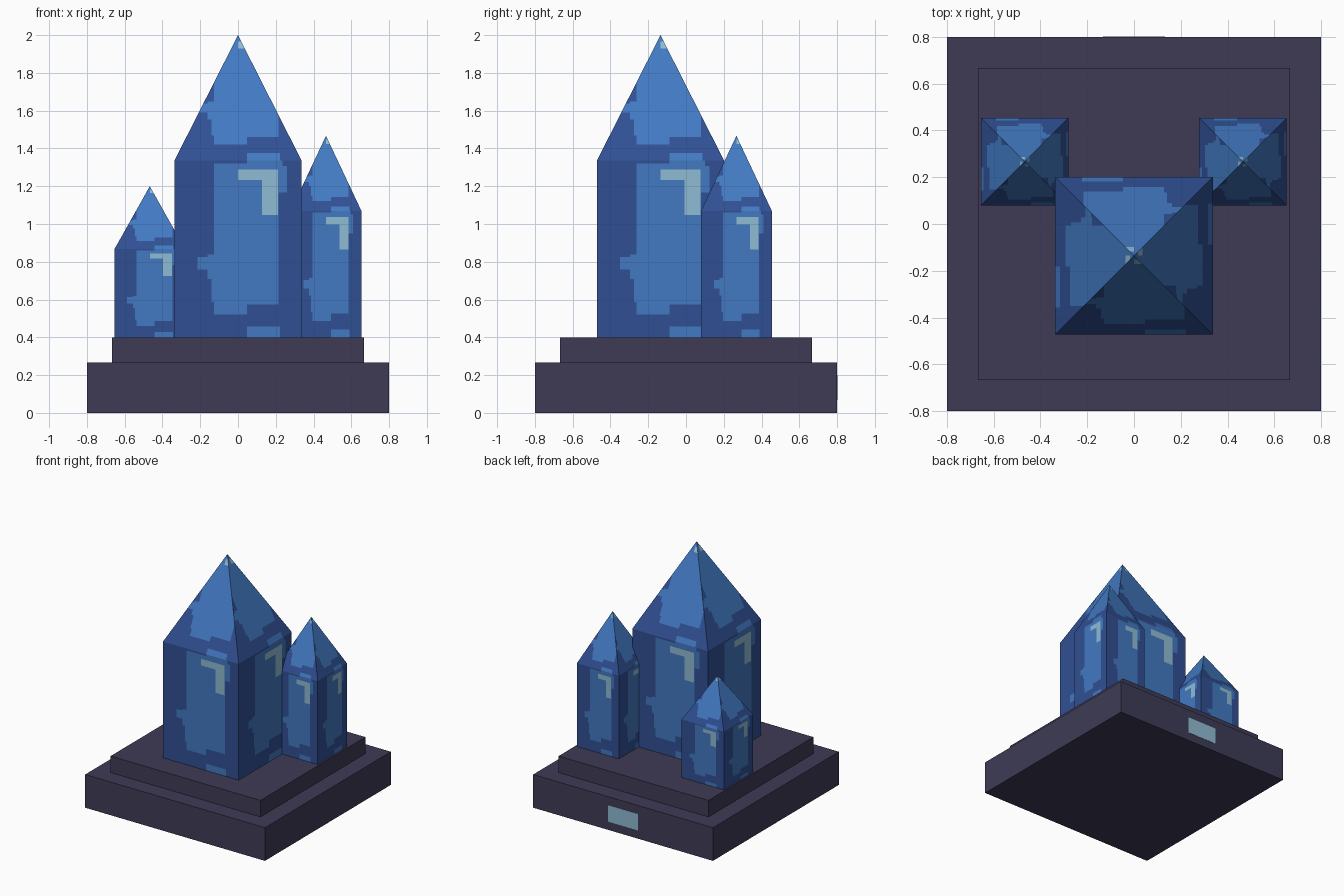
import bpy, bmesh, math
from mathutils import Vector, Matrix

if "Cube" in bpy.data.objects:
    bpy.data.objects.remove(bpy.data.objects["Cube"])


def material(name, r, g, b):
    lin = [(c / 255 / 12.92) if c < 11 else ((c / 255 + 0.055) / 1.055) ** 2.4 for c in (r, g, b)]
    m = bpy.data.materials.new(name)
    m.diffuse_color = (*lin, 1)
    m.use_nodes = True
    m.node_tree.nodes["Principled BSDF"].inputs["Base Color"].default_value = m.diffuse_color
    return m


STONE = material("dark_stone", 62, 59, 86)
DEEP = material("deep_blue", 48, 80, 148)
BRIGHT = material("bright_blue", 66, 121, 194)
SHINE = material("pale_shine", 144, 188, 212)


def finish(name, bm, mats):
    me = bpy.data.meshes.new(name)
    bm.to_mesh(me)
    bm.free()
    for m in mats:
        me.materials.append(m)
    ob = bpy.data.objects.new(name, me)
    bpy.context.collection.objects.link(ob)


def box(name, lo, hi, mat):
    lo, hi = Vector(lo), Vector(hi)
    bm = bmesh.new()
    bmesh.ops.create_cube(bm, size=1)
    bmesh.ops.scale(bm, vec=hi - lo, verts=bm.verts)
    bmesh.ops.translate(bm, vec=(lo + hi) / 2, verts=bm.verts)
    finish(name, bm, [mat])


# Facet pattern in face coordinates: u0, v0, u1, v1
BRIGHT_RECTS = [
    (.31, .13, .57, .985), (.57, .187, .82, 1), (.82, .82, .885, .97),
    (.82, .97, .85, 1), (.29, .2, .31, .33), (.26, .33, .31, .47),
    (.18, .385, .26, .455), (.57, 0, .83, .06),
]
SHINE_RECTS = [(.5, .892, .815, .949), (.69, .693, .815, .949)]


def inside(p, rects):
    return any(a < p.x < c and b < p.y < d for a, b, c, d in rects)


def panel(corners):
    """Flat facet cut along the pattern lines and coloured by region."""
    bm = bmesh.new()
    bm.faces.new([bm.verts.new((u, v, 0)) for u, v in corners])
    rects = BRIGHT_RECTS + SHINE_RECTS
    for axis in (0, 1):
        for cut in sorted({r[i] for r in rects for i in (axis, axis + 2)}):
            if 0 < cut < 1:
                co, no = Vector(), Vector()
                co[axis], no[axis] = cut, 1
                bmesh.ops.bisect_plane(bm, geom=bm.verts[:] + bm.edges[:] + bm.faces[:],
                                       plane_co=co, plane_no=no)
    for f in bm.faces:
        p = f.calc_center_median()
        f.material_index = 2 if inside(p, SHINE_RECTS) else 1 if inside(p, BRIGHT_RECTS) else 0
    return bm


def crystal(name, x, y, r, z0, z1, z2):
    out = bmesh.new()
    for i in range(4):
        place = Matrix.Translation((x, y, 0)) @ Matrix.Rotation(i * math.pi / 2, 4, 'Z')
        # Upright wall, then the sloping tip facet
        for tip in (False, True):
            bm = panel([(0, 0), (1, 0), (.5, 1)] if tip else [(0, 0), (1, 0), (1, 1), (0, 1)])
            for vert in bm.verts:
                u, v = vert.co.x, vert.co.y
                if tip:
                    p = ((2 * u - 1) * r, -r * (1 - v), z1 + v * (z2 - z1))
                else:
                    p = ((2 * u - 1) * r, -r, z0 + v * (z1 - z0))
                vert.co = place @ Vector(p)
            me = bpy.data.meshes.new("tmp")
            bm.to_mesh(me)
            bm.free()
            out.from_mesh(me)
            bpy.data.meshes.remove(me)
    bmesh.ops.remove_doubles(out, verts=out.verts, dist=1e-5)
    finish(name, out, [DEEP, BRIGHT, SHINE])


# Stepped plinth
box("base_slab", (-.8, -.8, 0), (.8, .8, .267), STONE)
box("upper_slab", (-.667, -.667, .267), (.667, .667, .4), STONE)
# Pale plate on the back of the base
box("back_plate", (-.133, .795, .067), (.133, .802, .2), SHINE)

# Crystals
crystal("main_crystal", 0, -.135, .337, .4, 1.335, 2.0)
crystal("right_crystal", .466, .267, .187, .4, 1.07, 1.467)
crystal("left_crystal", -.467, .267, .187, .4, .867, 1.2)
